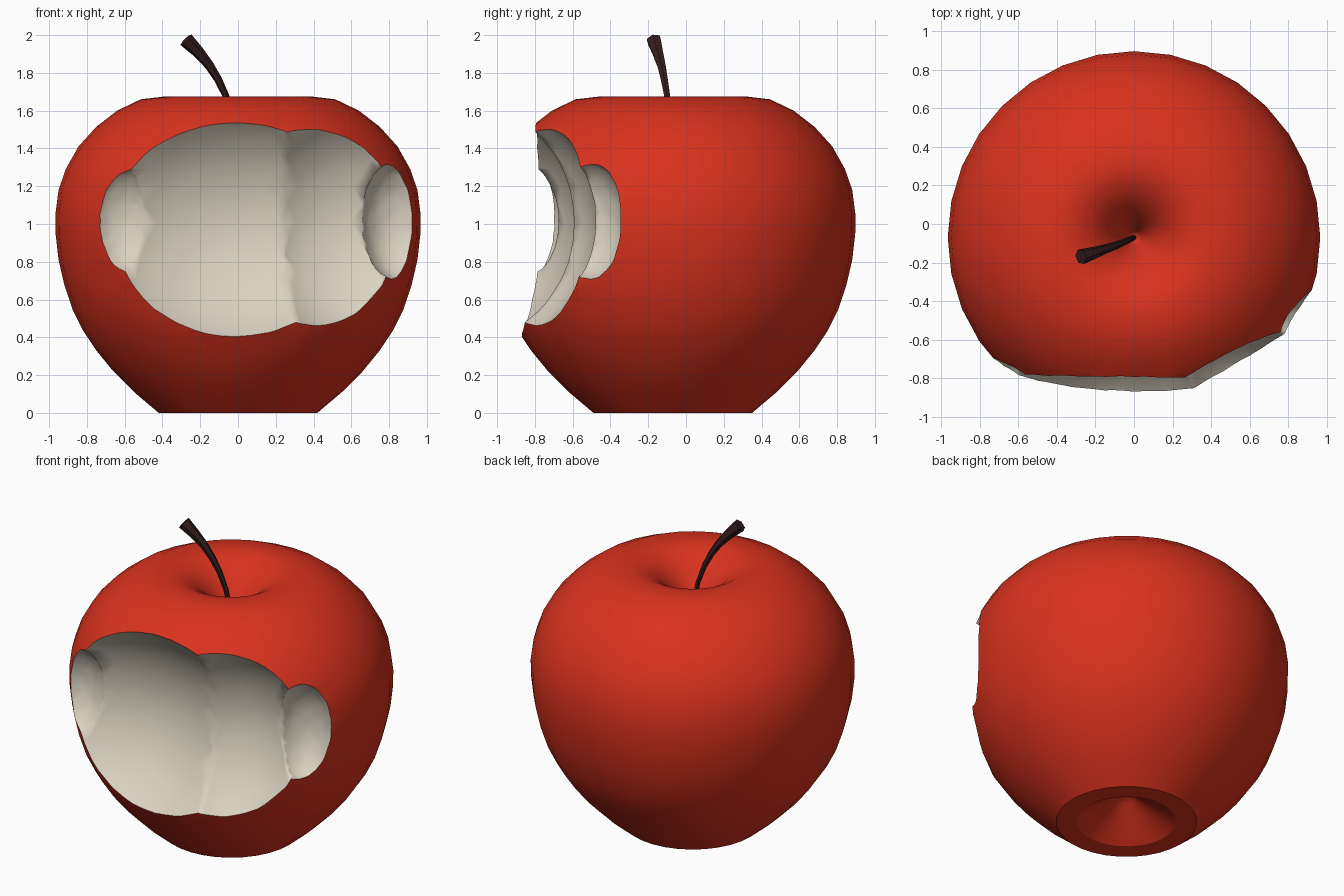
import bpy, bmesh, math, random
from mathutils import Vector

random.seed(4)
if "Cube" in bpy.data.objects:
    bpy.data.objects.remove(bpy.data.objects["Cube"], do_unlink=True)


def material(name, rgb, rough=0.5):
    m = bpy.data.materials.new(name)
    m.use_nodes = True
    m.diffuse_color = (*rgb, 1)
    shader = next(n for n in m.node_tree.nodes if n.type == 'BSDF_PRINCIPLED')
    shader.inputs["Base Color"].default_value = (*rgb, 1)
    shader.inputs["Roughness"].default_value = rough
    return m


SKIN = material("red skin", (0.70, 0.032, 0.013))
FLESH = material("pale flesh", (0.70, 0.64, 0.53))
WOOD = material("dark brown stem", (0.034, 0.013, 0.013))


def make_object(name, bm, mats):
    bmesh.ops.recalc_face_normals(bm, faces=bm.faces)
    me = bpy.data.meshes.new(name)
    bm.to_mesh(me)
    bm.free()
    for m in mats:
        me.materials.append(m)
    ob = bpy.data.objects.new(name, me)
    bpy.context.collection.objects.link(ob)
    return ob


def select_only(ob):
    bpy.ops.object.select_all(action='DESELECT')
    ob.select_set(True)
    bpy.context.view_layer.objects.active = ob


# Fruit body: a (radius, height) profile spun around the core
AXIS_Y = -0.07
SEGMENTS = 32
profile = [(0, 0.20), (0.06, 0.16), (0.15, 0.098), (0.295, 0),
           (0.42, 0), (0.55, 0.11), (0.66, 0.22), (0.75, 0.33), (0.82, 0.435),
           (0.877, 0.55), (0.92, 0.68), (0.95, 0.81), (0.966, 0.95),
           (0.967, 1.05), (0.95, 1.18), (0.912, 1.29), (0.845, 1.41),
           (0.75, 1.515), (0.64, 1.60), (0.515, 1.66),
           (0.38, 1.676), (0.30, 1.66), (0.22, 1.615), (0.15, 1.55),
           (0.09, 1.46), (0.04, 1.36), (0, 1.27)]
bm = bmesh.new()
verts = [bm.verts.new((r, AXIS_Y, z)) for r, z in profile]
edges = [bm.edges.new(pair) for pair in zip(verts, verts[1:])]
bmesh.ops.spin(bm, geom=verts + edges, cent=(0, AXIS_Y, 0), axis=(0, 0, 1),
               angle=math.tau, steps=SEGMENTS)
bmesh.ops.remove_doubles(bm, verts=bm.verts, dist=0.0005)
body = make_object("fruit_body", bm, [SKIN, FLESH])

# Bite cutters: slightly lumpy ellipsoids (centre, radii)
bites = [((-0.60, -0.85, 1.02), (0.20, 0.20, 0.29)),
         ((-0.02, -1.27, 1.00), (0.90, 0.71, 0.725)),
         ((0.60, -1.11, 1.015), (0.635, 0.635, 0.68)),
         ((0.85, -0.53, 1.02), (0.20, 0.20, 0.32))]
for i, (centre, radii) in enumerate(bites):
    bm = bmesh.new()
    bmesh.ops.create_icosphere(bm, subdivisions=4, radius=1)
    for v in bm.verts:
        lump = random.uniform(-0.003, 0.003)
        v.co = Vector(centre) + Vector([c * (r + lump) for c, r in zip(v.co, radii)])
    for f in bm.faces:
        f.material_index = 1
    cutter = make_object(f"bite_cutter_{i + 1}", bm, [SKIN, FLESH])
    cutter.hide_render = True
    mod = body.modifiers.new("bite", 'BOOLEAN')
    mod.operation = 'DIFFERENCE'
    mod.solver = 'EXACT'
    mod.object = cutter
    select_only(body)
    bpy.ops.object.modifier_apply(modifier=mod.name)
    bpy.data.objects.remove(cutter, do_unlink=True)

# Smooth shading: crisp bite rim and base ring, soft ridges inside the bite
bm = bmesh.new()
bm.from_mesh(body.data)
for f in bm.faces:
    f.smooth = True
for e in bm.edges:
    kinds = [f.material_index for f in e.link_faces]
    crease = e.calc_face_angle(0) > math.radians(28)
    e.smooth = not (len(set(kinds)) > 1 or (crease and 1 not in kinds))
bm.to_mesh(body.data)
bm.free()

# Stem: a bent tube that flares towards its cut end
path = [((0, -0.07, 1.26), 0.014), ((-0.008, -0.074, 1.45), 0.015),
        ((-0.03, -0.084, 1.57), 0.016), ((-0.065, -0.10, 1.68), 0.018),
        ((-0.105, -0.115, 1.765), 0.021), ((-0.152, -0.13, 1.84), 0.025),
        ((-0.21, -0.15, 1.91), 0.032), ((-0.275, -0.17, 1.975), 0.041)]
curve = bpy.data.curves.new("stem", 'CURVE')
curve.dimensions = '3D'
curve.bevel_depth = 1.0
curve.bevel_resolution = 1
curve.use_fill_caps = True
spline = curve.splines.new('POLY')
spline.points.add(len(path) - 1)
for point, (co, radius) in zip(spline.points, path):
    point.co = (*co, 1)
    point.radius = radius
curve.materials.append(WOOD)
stem = bpy.data.objects.new("stem", curve)
bpy.context.collection.objects.link(stem)
select_only(stem)
bpy.ops.object.convert(target='MESH')
bpy.ops.object.shade_smooth_by_angle(angle=math.radians(30))
